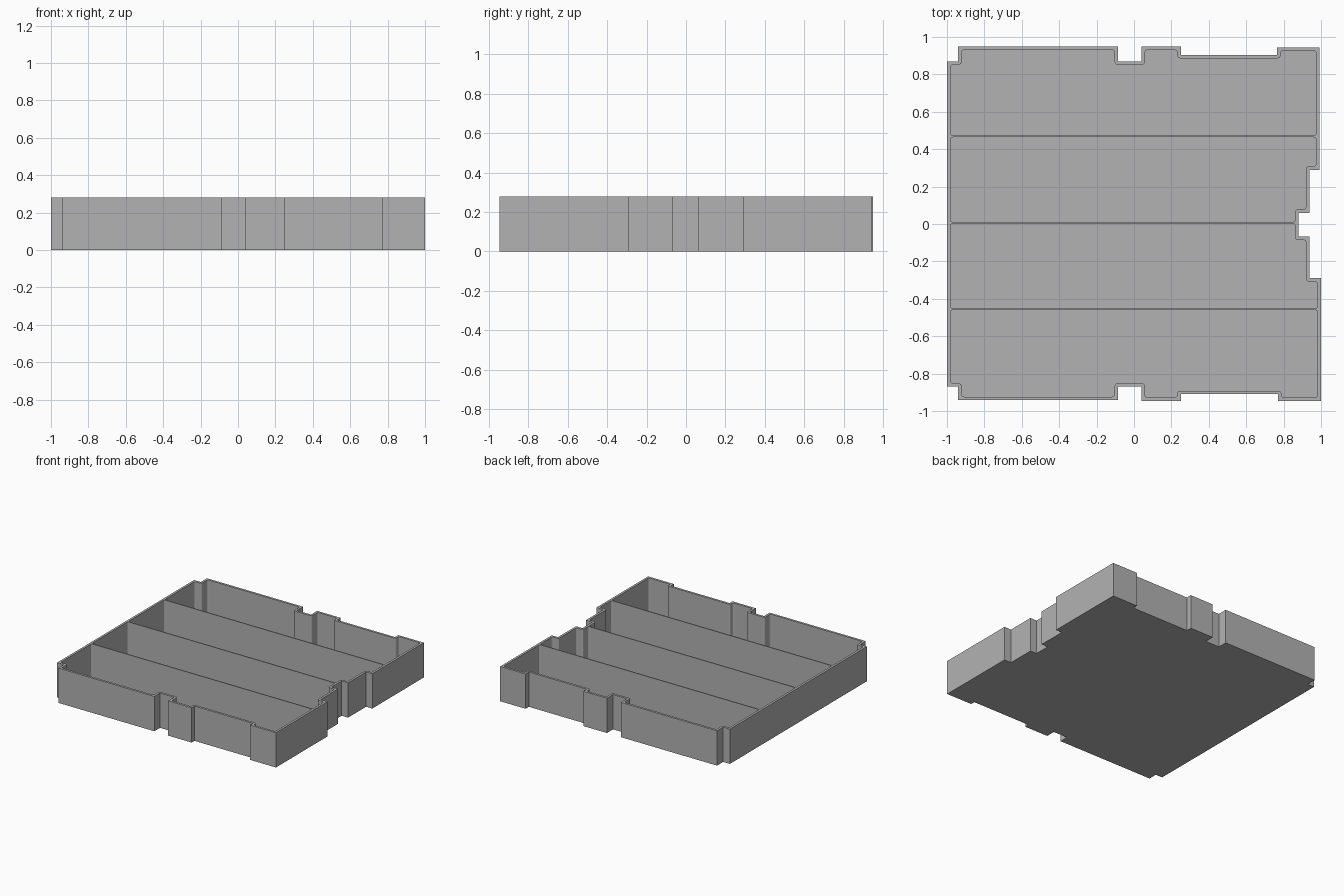
import bpy
import bmesh
from mathutils import Vector

if "Cube" in bpy.data.objects:
    bpy.data.objects.remove(bpy.data.objects["Cube"], do_unlink=True)

HEIGHT, FLOOR, WALL, FILLET = 0.28, 0.01, 0.018, 0.016

grey = bpy.data.materials.new("plain grey")
grey.use_nodes = True
grey.diffuse_color = (0.45, 0.45, 0.45, 1)
grey.node_tree.nodes["Principled BSDF"].inputs["Base Color"].default_value = (0.45, 0.45, 0.45, 1)


def finish(bm, name):
    bmesh.ops.recalc_face_normals(bm, faces=bm.faces[:])
    mesh = bpy.data.meshes.new(name)
    bm.to_mesh(mesh)
    bm.free()
    mesh.materials.append(grey)
    obj = bpy.data.objects.new(name, mesh)
    bpy.context.collection.objects.link(obj)
    return obj


def rounded_inset(points, thickness, radius, steps=4):
    """Inset a clockwise outline; return a short arc of points per corner."""
    arcs = []
    for i, p in enumerate(points):
        d1 = (p - points[i - 1]).normalized()
        d2 = (points[(i + 1) % len(points)] - p).normalized()
        n1, n2 = Vector((d1.y, -d1.x)), Vector((d2.y, -d2.x))
        corner = p + (n1 + n2) * thickness / (1 + n1.dot(n2))
        a, b = corner - d1 * radius, corner + d2 * radius
        arc = []
        for k in range(steps + 1):
            t = k / steps
            arc.append(a * (1 - t) ** 2 + corner * 2 * t * (1 - t) + b * t * t)
        arcs.append(arc)
    return arcs


# Notched outline, clockwise from the back left corner
outline = [Vector(p) for p in (
    (-1, 0.87), (-0.94, 0.87), (-0.94, 0.948), (-0.085, 0.948), (-0.085, 0.87),
    (0.04, 0.87), (0.04, 0.948), (0.25, 0.948), (0.25, 0.904), (0.765, 0.904),
    (0.765, 0.945), (0.992, 0.945), (0.992, 0.29), (0.937, 0.29), (0.937, 0.06),
    (0.88, 0.06), (0.88, -0.067), (0.938, -0.067), (0.938, -0.29), (1, -0.29),
    (1, -0.946), (0.77, -0.946), (0.77, -0.91), (0.25, -0.91), (0.25, -0.946),
    (0.04, -0.946), (0.04, -0.87), (-0.085, -0.87), (-0.085, -0.942),
    (-0.94, -0.942), (-0.94, -0.87), (-1, -0.87))]

# Tray shell: outer wall, rim, inner wall, floor and underside
bm = bmesh.new()
ring = lambda pts, z: [bm.verts.new((p.x, p.y, z)) for p in pts]
arcs = rounded_inset(outline, WALL, FILLET)
outer_low, outer_top = ring(outline, 0), ring(outline, HEIGHT)
inner_low = [ring(a, FLOOR) for a in arcs]
inner_top = [ring(a, HEIGHT) for a in arcs]
count = len(outline)
for i in range(count):
    j = (i + 1) % count
    bm.faces.new((outer_low[i], outer_low[j], outer_top[j], outer_top[i]))
    bm.faces.new((outer_top[i], outer_top[j], inner_top[j][0], inner_top[i][-1]))
    bm.faces.new([outer_top[i]] + inner_top[i])
low, top = sum(inner_low, []), sum(inner_top, [])
for i in range(len(low)):
    j = (i + 1) % len(low)
    bm.faces.new((low[i], low[j], top[j], top[i]))
bm.faces.new(low)
bm.faces.new(outer_low)
finish(bm, "tray_shell")


# Thin dividers, flared where they meet the side walls
def divider(name, y, x_end, half=0.004, flare=0.014):
    x_start = -1 + WALL
    curve = [(0, 1), (0.1, 0.5), (0.5, 0.1), (1, 0)]
    side = [(x_start + u * flare, half + v * flare) for u, v in curve]
    side += [(x_end - u * flare, half + v * flare) for u, v in reversed(curve)]
    profile = [(x, y + h) for x, h in side] + [(x, y - h) for x, h in reversed(side)]
    bm = bmesh.new()
    base = bm.faces.new([bm.verts.new((x, v, FLOOR)) for x, v in profile])
    up = bmesh.ops.extrude_face_region(bm, geom=[base])["geom"]
    verts = [g for g in up if isinstance(g, bmesh.types.BMVert)]
    bmesh.ops.translate(bm, verts=verts, vec=(0, 0, HEIGHT - FLOOR))
    finish(bm, name)


divider("back_divider", 0.468, 0.992 - WALL)
divider("middle_divider", 0.007, 0.88 - WALL)
divider("front_divider", -0.456, 1 - WALL)
